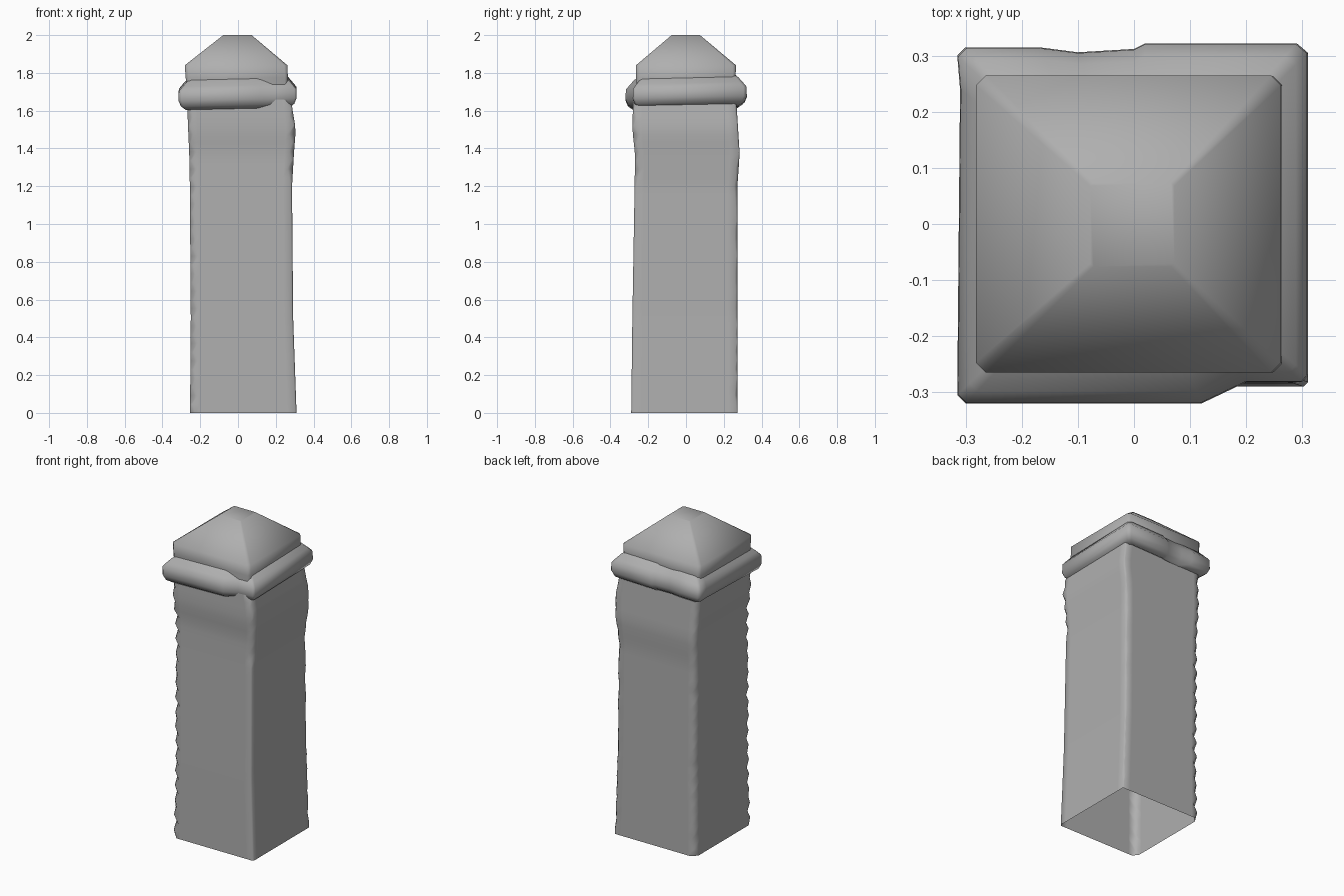
import bpy, bmesh, math, random

if "Cube" in bpy.data.objects:
    bpy.data.objects.remove(bpy.data.objects["Cube"])

random.seed(4)

# mid-grey stone
stone = bpy.data.materials.new("stone")
stone.diffuse_color = (.43, .43, .43, 1)
stone.use_nodes = True
stone.node_tree.nodes["Principled BSDF"].inputs["Base Color"].default_value = stone.diffuse_color


def loft(name, rings, close_top=False, angle=40):
    """Skin a stack of equal-length outlines; ends stay open unless asked."""
    bm = bmesh.new()
    rows = [[bm.verts.new(p) for p in r] for r in rings]
    n = len(rows[0])
    for a, b in zip(rows, rows[1:]):
        for i in range(n):
            j = (i + 1) % n
            bm.faces.new((a[i], a[j], b[j], b[i]))
    if close_top:
        bm.faces.new(rows[-1])
    me = bpy.data.meshes.new(name)
    bm.to_mesh(me)
    bm.free()
    me.materials.append(stone)
    ob = bpy.data.objects.new(name, me)
    bpy.context.collection.objects.link(ob)
    bpy.ops.object.select_all(action='DESELECT')
    ob.select_set(True)
    bpy.context.view_layer.objects.active = ob
    bpy.ops.object.shade_smooth_by_angle(angle=math.radians(angle))
    return ob


def box_ring(z, x0, x1, y0, y1, c, inset=0):
    """Rectangle with chamfers c = front-left, front-right, back-right, back-left.
    inset adds a support point on each side of every corner."""
    a, b, d, e = c
    pts = [(x0, y0 + a, z), (x0 + a, y0, z), (x1 - b, y0, z), (x1, y0 + b, z),
           (x1, y1 - d, z), (x1 - d, y1, z), (x0 + e, y1, z), (x0, y1 - e, z)]
    if not inset:
        return pts
    i = inset
    support = [((x0 + i, y0, z), (x1 - i, y0, z)), ((x1, y0 + i, z), (x1, y1 - i, z)),
               ((x1 - i, y1, z), (x0 + i, y1, z)), ((x0, y1 - i, z), (x0, y0 + i, z))]
    ring = [pts[0]]
    for k in range(4):
        ring += [pts[2 * k + 1], *support[k], pts[(2 * k + 2) % 8]]
    # the first point was appended again at the end of its own side: move it
    ring.pop()
    return ring


def sample(keys, z):
    for a, b in zip(keys, keys[1:]):
        if z <= b[0]:
            t = (z - a[0]) / (b[0] - a[0])
            return [p + (q - p) * t for p, q in zip(a[1:], b[1:])]
    return keys[-1][1:]


# shaft: slightly warped square column with chipped corners, open below
shape = [(0, -.254, .31, -.29, .272), (.5, -.25, .292, -.284, .272),
         (1.2, -.255, .286, -.272, .272), (1.37, -.258, .296, -.27, .284),
         (1.5, -.264, .306, -.284, .276), (1.66, -.27, .28, -.28, .266)]
rings = []
steps = 36
for k in range(steps + 1):
    z = 1.66 * k / steps
    chip = lambda lo, hi: random.uniform(lo, lo + .008) if k % 2 else random.uniform(hi - .015, hi)
    c = (chip(.01, .04), chip(.008, .035) if z > 1.2 else .008,
         chip(.006, .018), chip(.01, .042))
    rings.append(box_ring(z, *sample(shape, z), c, inset=.05))
loft("shaft", rings, angle=80)

# cornice: worn moulding, front right corner broken away
outline = [(-.315, -.305), (-.30, -.32), (.12, -.32), (.20, -.282), (.30, -.282),
           (.31, -.27), (.31, .305), (.29, .322), (.02, .322), (0, .312),
           (-.10, .306), (-.17, .315), (-.30, .315), (-.315, .30), (-.31, .24)]
profile = [(1.625, .8), (1.615, .87), (1.635, .96), (1.665, 1.0), (1.715, .995),
           (1.74, .93), (1.765, .86), (1.78, .8)]
loft("cornice", [[(x * s, y * s, z + .02 * x + .02 * y) for x, y in outline]
                 for z, s in profile], angle=60)

# cap: short upright band and truncated pyramid with softened edges
loft("cap", [box_ring(1.70, -.27, .262, -.262, .26, (.015,) * 4),
             box_ring(1.775, -.277, .264, -.264, .262, (.015,) * 4),
             box_ring(1.84, -.282, .262, -.265, .265, (.018,) * 4),
             box_ring(2.0, -.078, .072, -.076, .074, (.006,) * 4)],
     close_top=True, angle=80)
